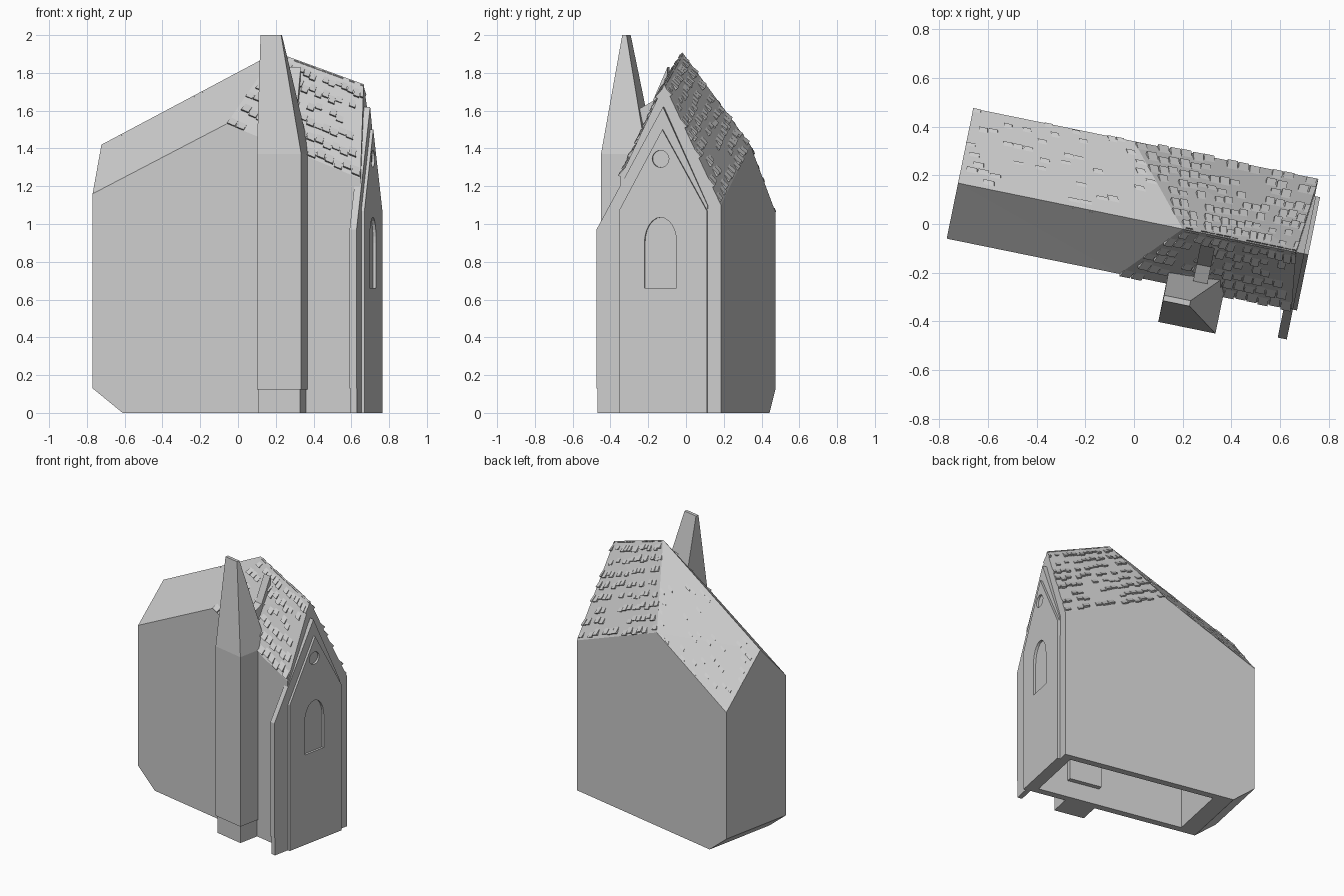
import bpy, bmesh, math, random
from mathutils import Matrix, Vector

cube = bpy.data.objects.get("Cube")
if cube:
    bpy.data.objects.remove(cube)
random.seed(4)

grey = bpy.data.materials.new("stone grey")
grey.use_nodes = True
COLOUR = (0.6, 0.6, 0.6, 1)
grey.diffuse_color = COLOUR
grey.node_tree.nodes["Principled BSDF"].inputs["Base Color"].default_value = COLOUR

# The whole house is turned a little about z
TURN = Matrix.Rotation(math.radians(-11.55), 4, 'Z')


def finish(name, bm):
    bmesh.ops.recalc_face_normals(bm, faces=bm.faces)
    bm.transform(TURN)
    mesh = bpy.data.meshes.new(name)
    bm.to_mesh(mesh)
    bm.free()
    mesh.materials.append(grey)
    obj = bpy.data.objects.new(name, mesh)
    bpy.context.collection.objects.link(obj)
    return obj


def slab(name, profile, u0, u1):
    """Extrude a (v, z) profile along the house's length."""
    bm = bmesh.new()
    face = bm.faces.new([bm.verts.new((u0, v, z)) for v, z in profile])
    new = bmesh.ops.extrude_face_region(bm, geom=[face])["geom"]
    moved = [g for g in new if isinstance(g, bmesh.types.BMVert)]
    bmesh.ops.translate(bm, verts=moved, vec=(u1 - u0, 0, 0))
    return finish(name, bm)


def box(name, u, v, z):
    return slab(name, [(v[0], z[0]), (v[1], z[0]), (v[1], z[1]), (v[0], z[1])], *u)


def cut(target, cutter):
    cutter.hide_render = True
    mod = target.modifiers.new("cut", 'BOOLEAN')
    mod.operation = 'DIFFERENCE'
    mod.solver = 'EXACT'
    mod.object = cutter
    bpy.context.view_layer.objects.active = target
    bpy.ops.object.modifier_apply(modifier=mod.name)
    bpy.data.objects.remove(cutter)


# House body: named corner points, lower case at the foot
FRONT, BACK, MID = -0.213, 0.333, 0.02
P = {
    'a': (-.742, FRONT, .13), 'b': (-.742, BACK, .13),
    'e': (-.58, FRONT, 0), 'f': (-.58, BACK, 0),
    'd': (.705, FRONT, 0), 'c': (.705, BACK, 0),
    'A': (-.742, FRONT, 1.16), 'B': (-.742, BACK, 1.06), 'L': (-.742, MID, 1.42),
    'P': (.2, MID, 1.91), 'R': (.675, MID, 1.74),
    'C': (.705, BACK, 1.1), 'D': (.705, FRONT, 1.24),
    'E': (-.018, FRONT, 1.53), 'F': (-.068, BACK, 1.42),
}
bm = bmesh.new()
vert = {k: bm.verts.new(p) for k, p in P.items()}
for loop in ("aedDEA", "bBFCcf", "aALBb", "abfe", "efcd", "dcCRD",
             "LPEA", "PRDE", "LBFP", "FCRP"):
    bm.faces.new([vert[k] for k in loop])
bmesh.ops.triangulate(bm, faces=[f for f in bm.faces if len(f.verts) == 4])
body = finish("house_body", bm)
cut(body, box("cavity", (-.45, .64), (FRONT + .05, BACK - .05), (-.1, .95)))


# Roof tiles: wedges in staggered rows across a roof slope
def tiles(name, corners, rows, cols, chance, lift):
    a, b, c, d = [Vector(P[k]) for k in corners]
    normal = (b - a).cross(d - a).normalized()
    if normal.z < 0:
        normal.negate()

    def at(s, t):
        return a.lerp(b, s).lerp(d.lerp(c, s), t)

    bm = bmesh.new()
    for r in range(rows):
        for i in range(cols):
            if random.random() > chance:
                continue
            s = (i + .5 * (r % 2)) / cols
            s1 = min(s + .88 / cols, 1)
            t = (r + random.uniform(0, .3)) / rows
            t1 = min(t + .95 / rows, 1)
            up = normal * lift * random.uniform(.6, 1.2)
            sink = normal * -.01
            low = [at(s, t), at(s1, t)]
            high = [at(s1, t1) + sink, at(s, t1) + sink]
            q = [bm.verts.new(p) for p in
                 [low[0] + sink, low[1] + sink, low[0] + up, low[1] + up] + high]
            for f in ((0, 1, 3, 2), (2, 3, 4, 5), (0, 2, 5), (1, 4, 3), (0, 5, 4, 1)):
                bm.faces.new([q[k] for k in f])
    return finish(name, bm)


tiles("front_roof_tiles", "EDRP", 6, 15, .8, .014)
tiles("back_roof_tiles", "FCRP", 8, 16, .75, .014)
tiles("rear_slope_tiles", "BFPL", 9, 18, .22, .008)

# Gable end: flared fin behind, inset panel in front
slab("gable_fin", [(-.339, .13), (.261, .13), (.261, 1.1), (MID, 1.62), (-.339, .97)],
     .672, .71)
box("fin_foot", (.675, .71), (-.333, .255), (0, .13))
panel = slab("gable_panel", [(-.214, 0), (.261, 0), (.261, 1.07), (MID, 1.5), (-.214, 1.07)],
             .69, .727)

# Pointed window and round window recesses
HALF, SILL, SPRING, TIP = .087, .66, .90, 1.035
arch = [(-HALF, SILL), (HALF, SILL)]
arc = [(HALF * math.cos(k * math.pi / 12), SPRING + (TIP - SPRING) * math.sin(k * math.pi / 12))
       for k in range(7)]
arch += arc + [(-v, z) for v, z in reversed(arc[:-1])]
cut(panel, slab("window", [(v + .011, z) for v, z in arch], .709, .76))
ring = [(.011 + .045 * math.cos(k * math.pi / 10), 1.345 + .045 * math.sin(k * math.pi / 10))
        for k in range(20)]
cut(panel, slab("round_window", ring, .712, .76))

# Tower on the front wall with a tapering leaning spire
TOWER_U, TOWER_V = (.178, .418), (-.374, -.13)
box("tower", TOWER_U, TOWER_V, (.125, 1.37))
box("tower_foot", (.186, .41), (-.366, -.2), (0, .125))
bm = bmesh.new()
for us, vs, z in ((TOWER_U, TOWER_V, 1.37), ((.18, .291), (-.285, -.262), 2)):
    for u in us:
        for v in vs:
            bm.verts.new((u, v, z))
bmesh.ops.convex_hull(bm, input=bm.verts)
finish("spire", bm)

# Saddle joining the spire to the roof
slab("saddle", [(-.2, 1.4), (-.2, 1.6), (-.11, 1.65), (-.03, 1.83), (-.03, 1.5)], .285, .345)
